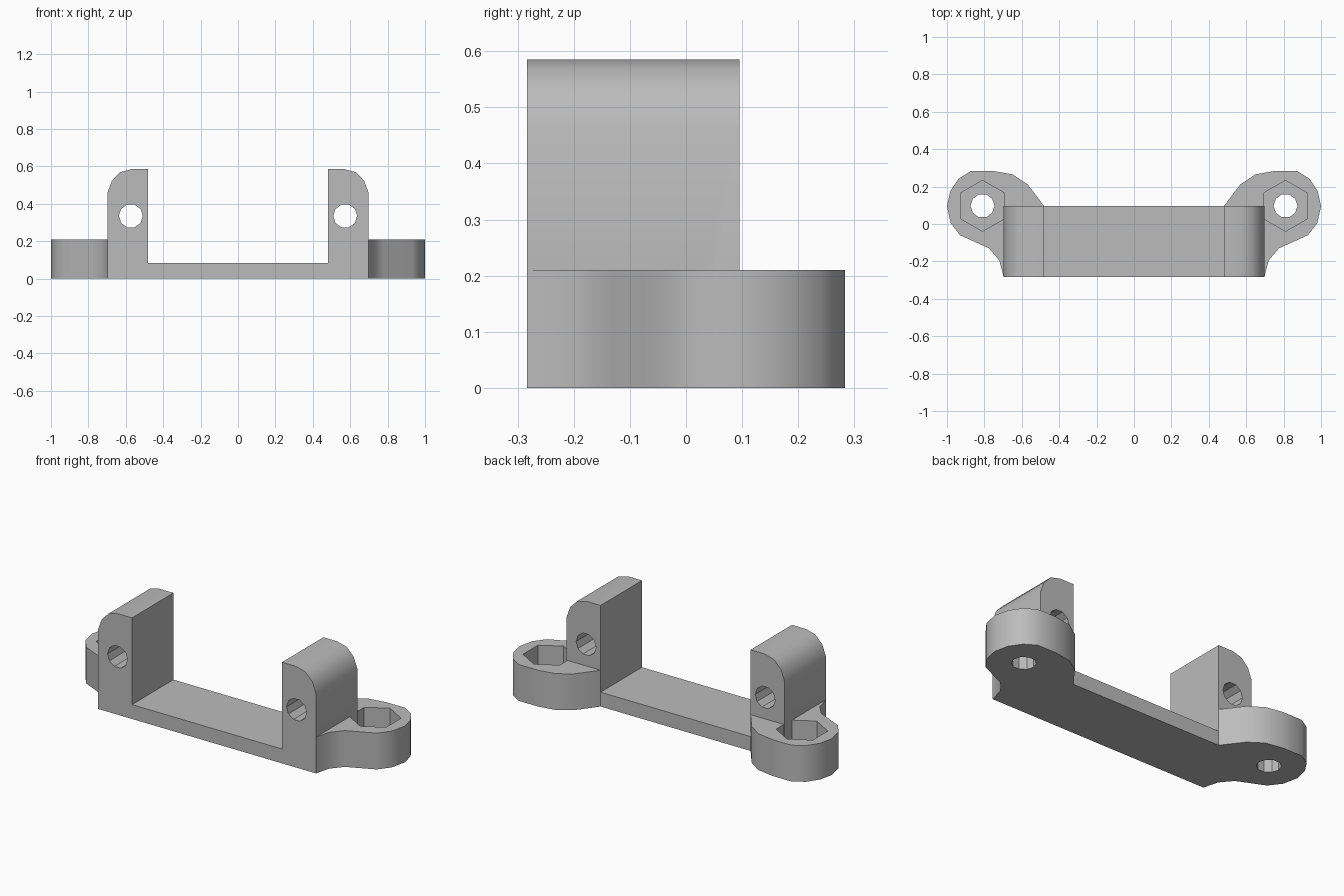
import bpy, bmesh
from math import cos, sin, tau, radians

if "Cube" in bpy.data.objects:
    bpy.data.objects.remove(bpy.data.objects["Cube"])

grey = bpy.data.materials.new("plain_grey")
grey.use_nodes = True
grey.diffuse_color = (0.5, 0.5, 0.5, 1)
grey.node_tree.nodes["Principled BSDF"].inputs["Base Color"].default_value = (0.5, 0.5, 0.5, 1)

FRONT, BACK = -0.283, 0.095
OUTER, INNER = 0.697, 0.48
BASE_TOP, EAR_TOP, POST_TOP = 0.083, 0.21, 0.585
BOLT_X, BOLT_Y, HOLE_R = 0.81, 0.097, 0.064


def prism(name, outline, start, end, axis="z"):
    """Extrude a 2D outline along z, or an x-z outline along y."""
    def place(p):
        return (p[0], p[1], start) if axis == "z" else (p[0], start, p[1])
    bm = bmesh.new()
    face = bm.faces.new([bm.verts.new(place(p)) for p in outline])
    moved = bmesh.ops.extrude_face_region(bm, geom=[face])["geom"]
    step = (0, 0, end - start) if axis == "z" else (0, end - start, 0)
    bmesh.ops.translate(bm, vec=step, verts=[g for g in moved if isinstance(g, bmesh.types.BMVert)])
    bmesh.ops.recalc_face_normals(bm, faces=bm.faces)
    mesh = bpy.data.meshes.new(name)
    bm.to_mesh(mesh)
    bm.free()
    mesh.materials.append(grey)
    obj = bpy.data.objects.new(name, mesh)
    bpy.context.collection.objects.link(obj)
    return obj


def ring(x, y, r, sides, turn=0):
    return [(x + r * cos(tau * i / sides + turn), y + r * sin(tau * i / sides + turn))
            for i in range(sides)]


def combine(target, tool, operation):
    mod = target.modifiers.new(operation.title(), "BOOLEAN")
    mod.operation, mod.object, mod.solver = operation, tool, "EXACT"
    bpy.context.view_layer.objects.active = target
    bpy.ops.object.modifier_apply(modifier=mod.name)
    bpy.data.objects.remove(tool)


# U-shaped bracket: floor strip and two posts with rounded outer shoulders
half = [(INNER, BASE_TOP), (INNER, POST_TOP), (0.57, POST_TOP), (0.63, 0.569),
        (0.674, 0.524), (OUTER, 0.462), (OUTER, 0)]
bracket = prism("bracket", half + [(-x, z) for x, z in reversed(half)], FRONT, BACK, "y")

# Ear outline: tangent from the post, round end, concave sweep to the front corner
ear_outline = [(INNER, BACK), (0.567, 0.21), (0.648, 0.265), (0.75, 0.283), (0.872, 0.283),
               (0.938, 0.242), (0.982, 0.176), (1.0, 0.095), (0.98, 0.005), (0.93, -0.06),
               (0.775, -0.13), (0.72, -0.195), (OUTER, FRONT), (0.6, FRONT)]

for side, label in ((1, "left"), (-1, "right")):
    ear = prism(label + "_ear", [(side * x, y) for x, y in ear_outline], 0, EAR_TOP)
    # Hexagonal nut pocket and bolt hole
    combine(ear, prism("nut_pocket", ring(side * BOLT_X, BOLT_Y, 0.136, 6, tau / 4),
                       BASE_TOP, 0.4), "DIFFERENCE")
    combine(ear, prism("bolt_hole", ring(side * BOLT_X, BOLT_Y, HOLE_R, 10), -0.1, 0.4),
            "DIFFERENCE")
    combine(bracket, ear, "UNION")
    # Pin hole through the post
    combine(bracket, prism("pin_hole", ring(side * 0.573, 0.335, HOLE_R, 10), -0.5, 0.5, "y"),
            "DIFFERENCE")

# Smooth shading with crisp edges
bpy.ops.object.select_all(action="DESELECT")
bracket.select_set(True)
bpy.context.view_layer.objects.active = bracket
bpy.ops.object.shade_smooth_by_angle(angle=radians(35))
